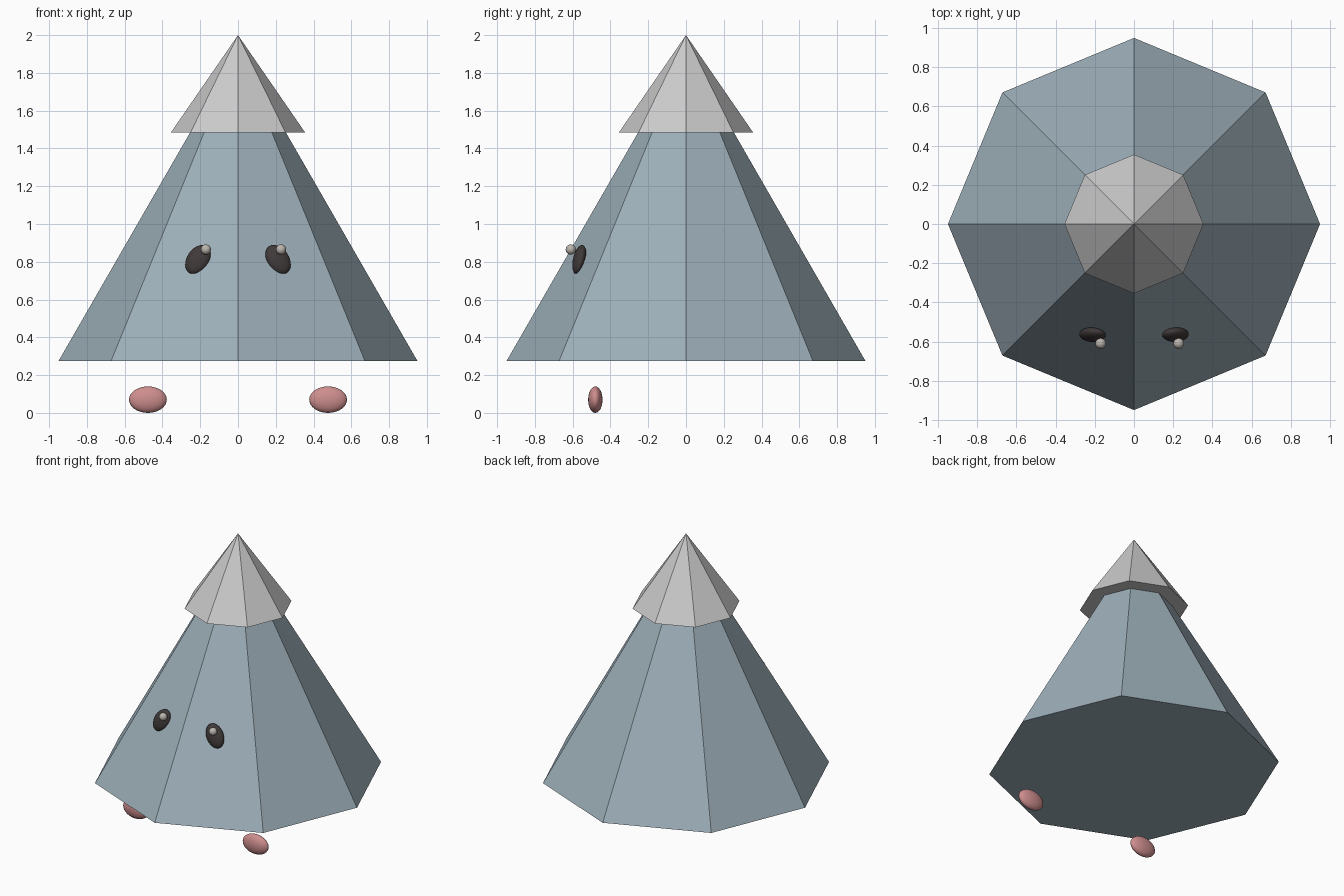
import bpy
from math import radians
from mathutils import Matrix, Vector

if "Cube" in bpy.data.objects:
    bpy.data.objects.remove(bpy.data.objects["Cube"])


def material(name, rgb):
    m = bpy.data.materials.new(name)
    m.diffuse_color = (*rgb, 1)
    m.use_nodes = True
    m.node_tree.nodes["Principled BSDF"].inputs["Base Color"].default_value = m.diffuse_color
    return m


def octagon_cone(name, radius, z0, z1, mat=None):
    bpy.ops.mesh.primitive_cone_add(vertices=8, radius1=radius, radius2=0,
                                    depth=z1 - z0, location=(0, 0, (z0 + z1) / 2))
    ob = bpy.context.object
    ob.name = name
    if mat:
        ob.data.materials.append(mat)
    return ob


def ellipsoid(name, loc, radii, mat, rot=Matrix.Identity(4)):
    bpy.ops.mesh.primitive_uv_sphere_add(segments=32, ring_count=16, radius=1)
    ob = bpy.context.object
    ob.name = name
    ob.data.transform(Matrix.Translation(Vector(loc)) @ rot
                      @ Matrix.Diagonal((*radii, 1)))
    ob.data.materials.append(mat)
    bpy.ops.object.shade_smooth()
    return ob


slate = material("slate", (0.34, 0.43, 0.49))
dark = material("dark", (0.05, 0.04, 0.04))
glint = material("glint", (0.5, 0.46, 0.42))
pink = material("pink", (0.62, 0.27, 0.27))

# Pyramid body and its overhanging cap
octagon_cone("body", 0.95, 0.275, 1.925, slate)
octagon_cone("cap", 0.355, 1.485, 2.0)

# Eyes lean back with the body and tip inwards; feet float below
for side, s in (("left", -1), ("right", 1)):
    rot = (Matrix.Rotation(radians(10 * s), 4, 'Z')
           @ Matrix.Rotation(radians(-16), 4, 'X')
           @ Matrix.Rotation(radians(-30 * s), 4, 'Y'))
    ellipsoid(side + "_eye", (0.212 * s, -0.565, 0.812), (0.06, 0.032, 0.085), dark, rot)
# Eye glints keep a small offset from each eye centre
for side, x in (("left", -0.17), ("right", 0.228)):
    ellipsoid(side + "_eye_glint", (x, -0.61, 0.865), (0.027,) * 3, glint)
for side, s in (("left", -1), ("right", 1)):
    ellipsoid(side + "_foot", (0.477 * s, -0.48, 0.07), (0.1, 0.038, 0.07), pink)
